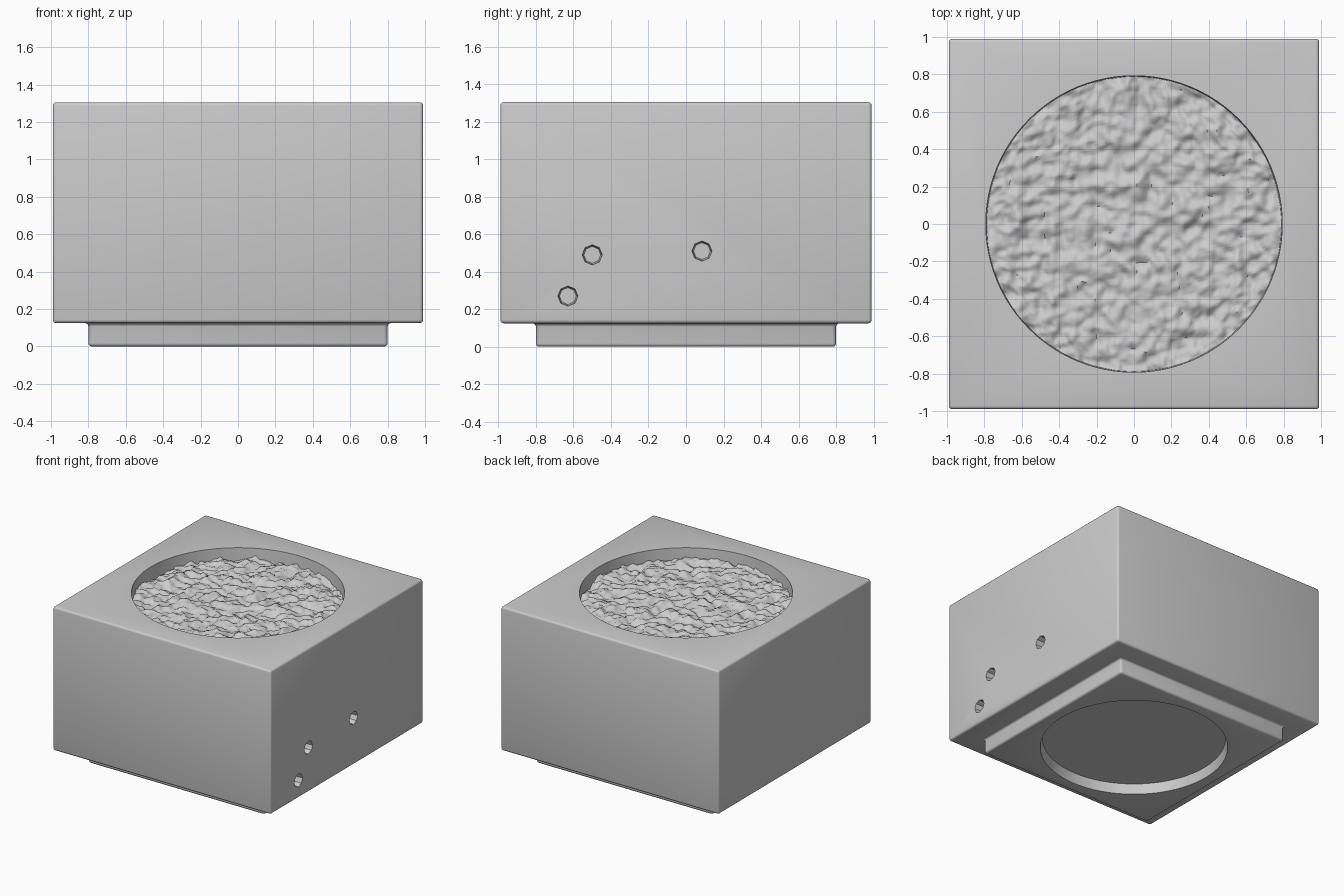
import bpy, bmesh, math
from mathutils import Vector, noise

if "Cube" in bpy.data.objects:
    bpy.data.objects.remove(bpy.data.objects["Cube"])


def make_object(name, bm):
    bmesh.ops.recalc_face_normals(bm, faces=bm.faces)
    mesh = bpy.data.meshes.new(name)
    bm.to_mesh(mesh)
    bm.free()
    obj = bpy.data.objects.new(name, mesh)
    bpy.context.collection.objects.link(obj)
    return obj


def smooth(obj, angle):
    bpy.ops.object.select_all(action='DESELECT')
    obj.select_set(True)
    bpy.context.view_layer.objects.active = obj
    bpy.ops.object.shade_smooth_by_angle(angle=math.radians(angle))


def cone_cutter(loc, rot, r1, r2, depth, sides):
    bpy.ops.mesh.primitive_cone_add(vertices=sides, radius1=r1, radius2=r2,
                                    depth=depth, location=loc, rotation=rot)
    obj = bpy.context.object
    obj.name = "cutter"
    obj.hide_render = True
    return obj


# Square pot with a recessed square foot: stacked square rings
bm = bmesh.new()
rings = []
for h, z in [(0.8, 0), (0.8, 0.125), (0.99, 0.125), (0.99, 1.305)]:
    rings.append([bm.verts.new((sx * h, sy * h, z))
                  for sx, sy in [(-1, -1), (1, -1), (1, 1), (-1, 1)]])
for a, b in zip(rings, rings[1:]):
    for i in range(4):
        j = (i + 1) % 4
        bm.faces.new((a[i], a[j], b[j], b[i]))
bm.faces.new(rings[0])
bm.faces.new(rings[-1])
pot = make_object("square_pot", bm)
bevel = pot.modifiers.new("soft_edges", 'BEVEL')
bevel.width = 0.018
bevel.segments = 3

# Soil opening, shallow recess underneath, drain holes on the right side
cutters = [
    cone_cutter((0, 0, 1.30), (0, 0, 0), 0.785, 0.80, 0.30, 96),
    cone_cutter((0, 0, 0.0), (0, 0, 0), 0.72, 0.69, 0.16, 96),
]
for y, z in [(-0.5, 0.49), (0.085, 0.51), (-0.63, 0.27)]:
    cutters.append(cone_cutter((0.99, y, z), (0, -math.pi / 2, 0),
                               0.062, 0.045, 0.2, 8))
for c in cutters:
    mod = pot.modifiers.new("cut", 'BOOLEAN')
    mod.operation = 'DIFFERENCE'
    mod.solver = 'EXACT'
    mod.object = c

# Apply the modifiers and drop the cutters
bpy.context.view_layer.update()
graph = bpy.context.evaluated_depsgraph_get()
final = bpy.data.meshes.new_from_object(pot.evaluated_get(graph))
pot.modifiers.clear()
pot.data = final
for c in cutters:
    bpy.data.objects.remove(c)
smooth(pot, 35)

# Lumpy soil: a square grid mapped onto a disc, raised by noise
bm = bmesh.new()
bmesh.ops.create_grid(bm, x_segments=100, y_segments=100, size=1.0)
for v in bm.verts:
    u, w = v.co.x, v.co.y
    x = 0.797 * u * math.sqrt(max(0, 1 - w * w / 2))
    y = 0.797 * w * math.sqrt(max(0, 1 - u * u / 2))
    p = Vector((x, y, 0.3))
    z = 1.215 + 0.03 * noise.noise(p * 7) + 0.03 * noise.noise(p * 17)
    z += 0.014 * noise.noise(p * 37)
    v.co = (x, y, z)
soil = make_object("soil", bm)
if soil.data.polygons[0].normal.z < 0:
    soil.data.flip_normals()
smooth(soil, 60)
